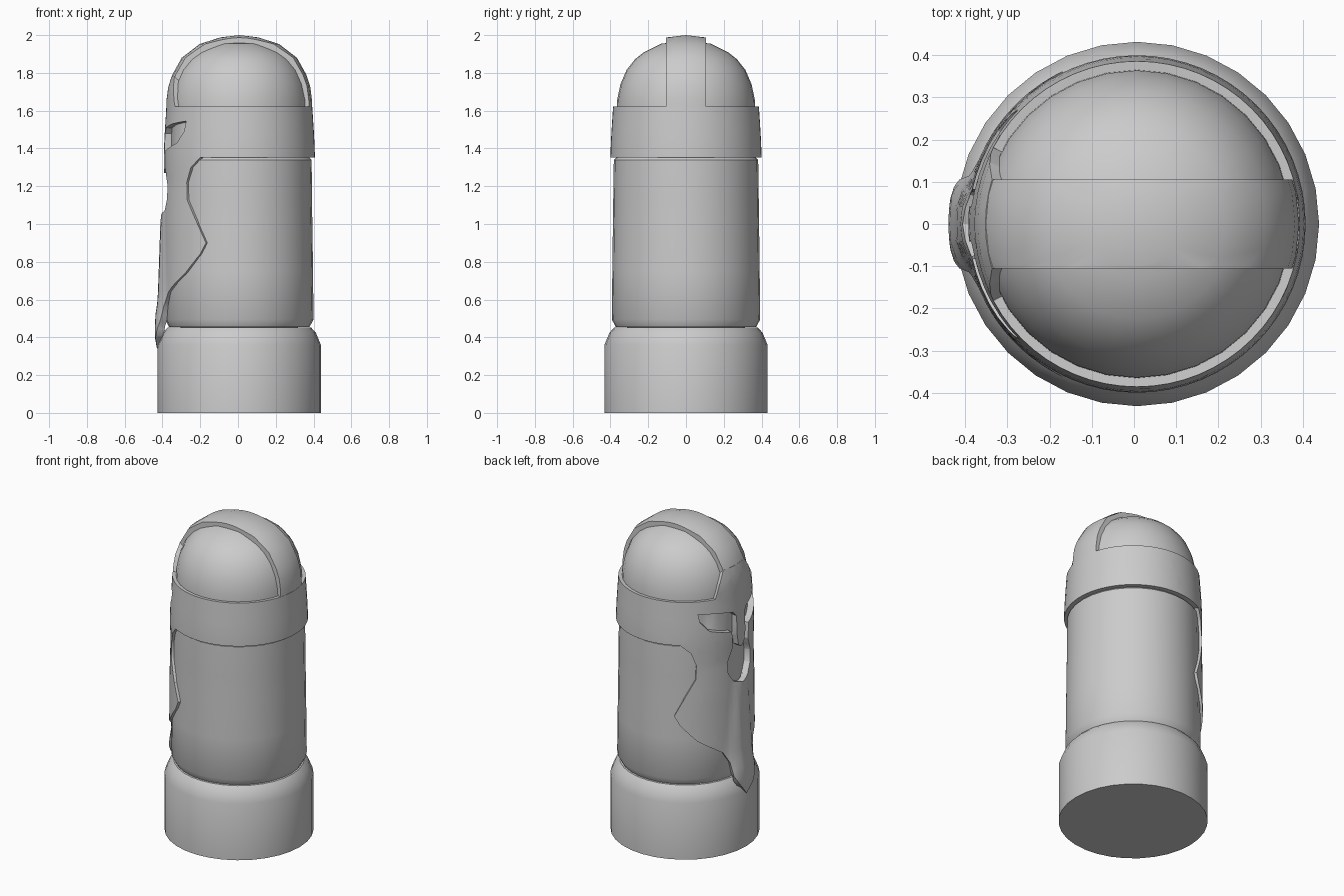
import bpy, bmesh
from math import sin, cos, pi, radians, atan2, exp

cube = bpy.data.objects.get("Cube")
if cube:
    bpy.data.objects.remove(cube)

AXIS_X = 0.007
SIDES = 32

stone = bpy.data.materials.new("grey stone")
stone.use_nodes = True
GREY = (0.6, 0.6, 0.6, 1)
stone.diffuse_color = GREY
stone.node_tree.nodes["Principled BSDF"].inputs["Base Color"].default_value = GREY


def finish(name, bm, thickness=0):
    mesh = bpy.data.meshes.new(name)
    bm.to_mesh(mesh)
    bm.free()
    mesh.materials.append(stone)
    ob = bpy.data.objects.new(name, mesh)
    bpy.context.collection.objects.link(ob)
    bpy.ops.object.select_all(action="DESELECT")
    ob.select_set(True)
    bpy.context.view_layer.objects.active = ob
    if thickness:
        mod = ob.modifiers.new("thickness", "SOLIDIFY")
        mod.thickness = thickness
        mod.offset = -1
        bpy.ops.object.modifier_apply(modifier=mod.name)
    bpy.ops.object.shade_smooth_by_angle(angle=radians(30))
    return ob


def lathe(profile):
    """Closed solid of revolution from (radius, height) points."""
    bm = bmesh.new()
    vs = [bm.verts.new((AXIS_X + r, 0, z)) for r, z in profile]
    es = [bm.edges.new(pair) for pair in zip(vs, vs[1:])]
    bmesh.ops.spin(bm, geom=vs + es, cent=(AXIS_X, 0, 0), axis=(0, 0, 1),
                   angle=2 * pi, steps=SIDES, use_duplicate=False)
    bmesh.ops.remove_doubles(bm, verts=bm.verts[:], dist=0.0005)
    bmesh.ops.recalc_face_normals(bm, faces=bm.faces[:])
    return bm


def interp(table, z):
    if z <= table[0][0]:
        return table[0][1]
    for (z0, r0), (z1, r1) in zip(table, table[1:]):
        if z <= z1:
            return r0 + (r1 - r0) * (z - z0) / (z1 - z0)
    return table[-1][1]


# Round base with a chamfered top
finish("base", lathe([(0, 0), (0.432, 0), (0.432, 0.36), (0.405, 0.425),
                      (0.38, 0.452), (0, 0.452)]))

# Torso and the head inside the helmet, pressed in behind the face opening
body = lathe([(0, 0.445), (0.372, 0.455), (0.393, 0.495), (0.39, 0.75),
              (0.387, 1.0), (0.386, 1.04), (0.385, 1.15), (0.384, 1.25),
              (0.382, 1.34), (0.362, 1.36), (0.362, 1.63), (0, 1.63)])
for v in body.verts:
    dx = v.co.x - AXIS_X
    r = (dx * dx + v.co.y ** 2) ** 0.5
    if 1.02 < v.co.z < 1.35 and abs(atan2(v.co.y, -dx)) < radians(25):
        v.co.x = AXIS_X + dx * 0.362 / r
        v.co.y *= 0.362 / r
finish("torso", body)

# Helmet dome
finish("dome", lathe([(0, 1.6), (0.366, 1.6), (0.364, 1.66), (0.347, 1.74),
                      (0.315, 1.815), (0.27, 1.872), (0.225, 1.908),
                      (0.13, 1.955), (0, 1.968)]))

# Crest band running over the dome
CREST = [(0.386, 1.6), (0.384, 1.66), (0.375, 1.73), (0.355, 1.79),
         (0.305, 1.88), (0.21, 1.953), (0.1, 1.988), (0, 2.0)]
crest = lathe([(0, 1.6)] + CREST)
for side in (-1, 1):
    bmesh.ops.bisect_plane(crest, geom=crest.verts[:] + crest.edges[:] + crest.faces[:],
                           plane_co=(0, side * 0.105, 0), plane_no=(0, side, 0),
                           clear_outer=True)
    bmesh.ops.holes_fill(crest, edges=[e for e in crest.edges if e.is_boundary])
bmesh.ops.recalc_face_normals(crest, faces=crest.faces[:])
finish("crest", crest)

# Helmet band, face guard and beard: half outline as (degrees from face, height)
OPENING = [(0, 1.05), (10, 1.07), (16, 1.13), (17, 1.2), (11, 1.29), (12, 1.39),
           (22, 1.405), (34, 1.43), (42, 1.49), (44, 1.545), (25, 1.53),
           (10, 1.51), (6, 1.48), (6, 1.36), (4, 1.29), (0, 1.27)]
BROW = [(0, 1.78), (17, 1.78), (23, 1.71), (28, 1.622), (180, 1.622), (180, 1.352)]
BEARD = [(59, 1.352), (50, 1.3), (45.5, 1.22), (46, 1.13), (55, 1.02), (64, 0.9),
         (59, 0.84), (45, 0.74), (22, 0.64), (16, 0.57), (14, 0.48),
         (8, 0.41), (0, 0.34)]
SHEET = [(0.34, 0.434), (0.42, 0.434), (0.5, 0.414), (0.6, 0.405), (1.0, 0.402),
         (1.2, 0.397), (1.36, 0.4), (1.45, 0.397), (1.622, 0.386)]
SHEET += [(z, r + 0.001) for r, z in CREST[1:5]]
BULGE = [(0.34, 0.436), (0.4, 0.447), (0.5, 0.447), (0.6, 0.432),
         (0.75, 0.427), (1.04, 0.417), (1.12, 0.39)]


def radius(angle, z):
    """Sheet radius, with a central beard ridge that widens downwards."""
    r = interp(SHEET, z)
    rise = max(0, interp(BULGE, z) - r) if z < 1.12 else 0
    width = radians(9 + 12 * max(0, 1.05 - z))
    return r + rise * exp(-(angle / width) ** 4)


bm = bmesh.new()
outline = OPENING + BROW + BEARD
bm.faces.new([bm.verts.new((radians(a), z, 0)) for a, z in outline])
bmesh.ops.triangulate(bm, faces=bm.faces[:], ngon_method="EAR_CLIP")
cuts = [((pi * k / SIDES, 0, 0), (1, 0, 0)) for k in range(1, SIDES)]
cuts += [((0, 0.4 + 0.06 * k, 0), (0, 1, 0)) for k in range(23)]
for co, no in cuts:
    bmesh.ops.bisect_plane(bm, geom=bm.verts[:] + bm.edges[:] + bm.faces[:],
                           plane_co=co, plane_no=no)
copy = bmesh.ops.duplicate(bm, geom=bm.verts[:] + bm.edges[:] + bm.faces[:])
for item in copy["geom"]:
    if isinstance(item, bmesh.types.BMVert):
        item.co.x *= -1
for v in bm.verts:
    angle, z = v.co.x, v.co.y
    r = radius(angle, z)
    v.co = (AXIS_X - r * cos(angle), r * sin(angle), z)
bmesh.ops.remove_doubles(bm, verts=bm.verts[:], dist=0.0005)
bm.normal_update()
for f in bm.faces:
    c = f.calc_center_median()
    if f.normal.x * (c.x - AXIS_X) + f.normal.y * c.y < 0:
        f.normal_flip()
finish("helmet_and_beard", bm, thickness=0.04)
